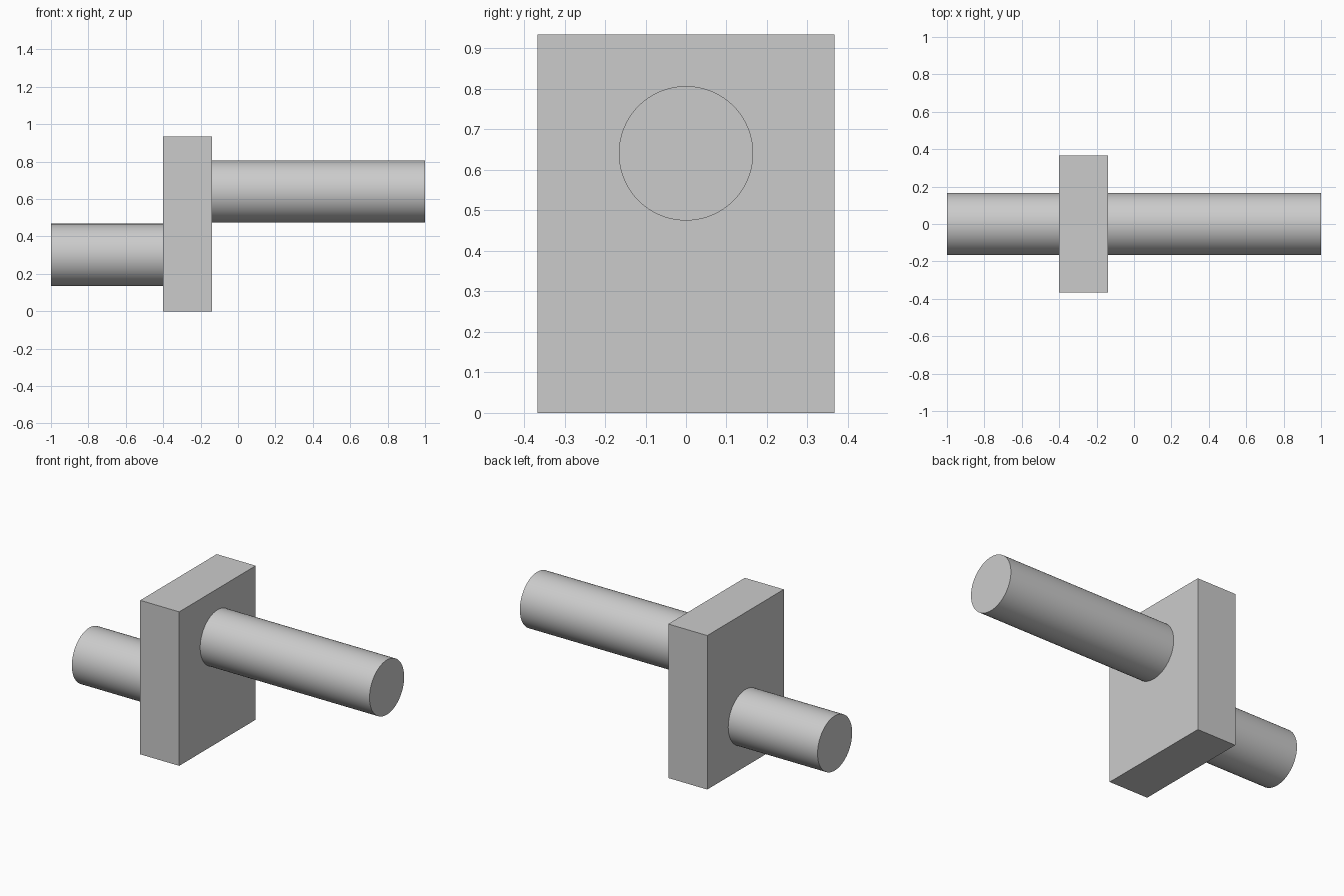
import bpy
import math

if "Cube" in bpy.data.objects:
    bpy.data.objects.remove(bpy.data.objects["Cube"], do_unlink=True)

# Single plain grey
grey = bpy.data.materials.new("plain_grey")
grey.use_nodes = True
colour = (0.6, 0.6, 0.6, 1)
grey.diffuse_color = colour
grey.node_tree.nodes["Principled BSDF"].inputs["Base Color"].default_value = colour

PLATE_LEFT, PLATE_RIGHT = -0.40, -0.138
RADIUS = 0.166


def shaft(name, x0, x1, z):
    """Round bar along x, from x0 to x1 at height z."""
    bpy.ops.mesh.primitive_cylinder_add(
        vertices=96, radius=RADIUS, depth=x1 - x0,
        location=((x0 + x1) / 2, 0, z), rotation=(0, math.pi / 2, 0))
    bar = bpy.context.object
    bar.name = name
    bar.data.materials.append(grey)
    bpy.ops.object.shade_smooth_by_angle(angle=math.radians(30))


# Upright plate
bpy.ops.mesh.primitive_cube_add(
    size=1, location=((PLATE_LEFT + PLATE_RIGHT) / 2, 0, 0.4675))
plate = bpy.context.object
plate.name = "plate"
plate.scale = (PLATE_RIGHT - PLATE_LEFT, 0.734, 0.935)
bpy.ops.object.transform_apply(location=False, rotation=False, scale=True)
plate.data.materials.append(grey)

# Offset shafts on either side of the plate
shaft("short_lower_shaft", -1, PLATE_LEFT, 0.302)
shaft("long_upper_shaft", PLATE_RIGHT, 1, 0.641)
